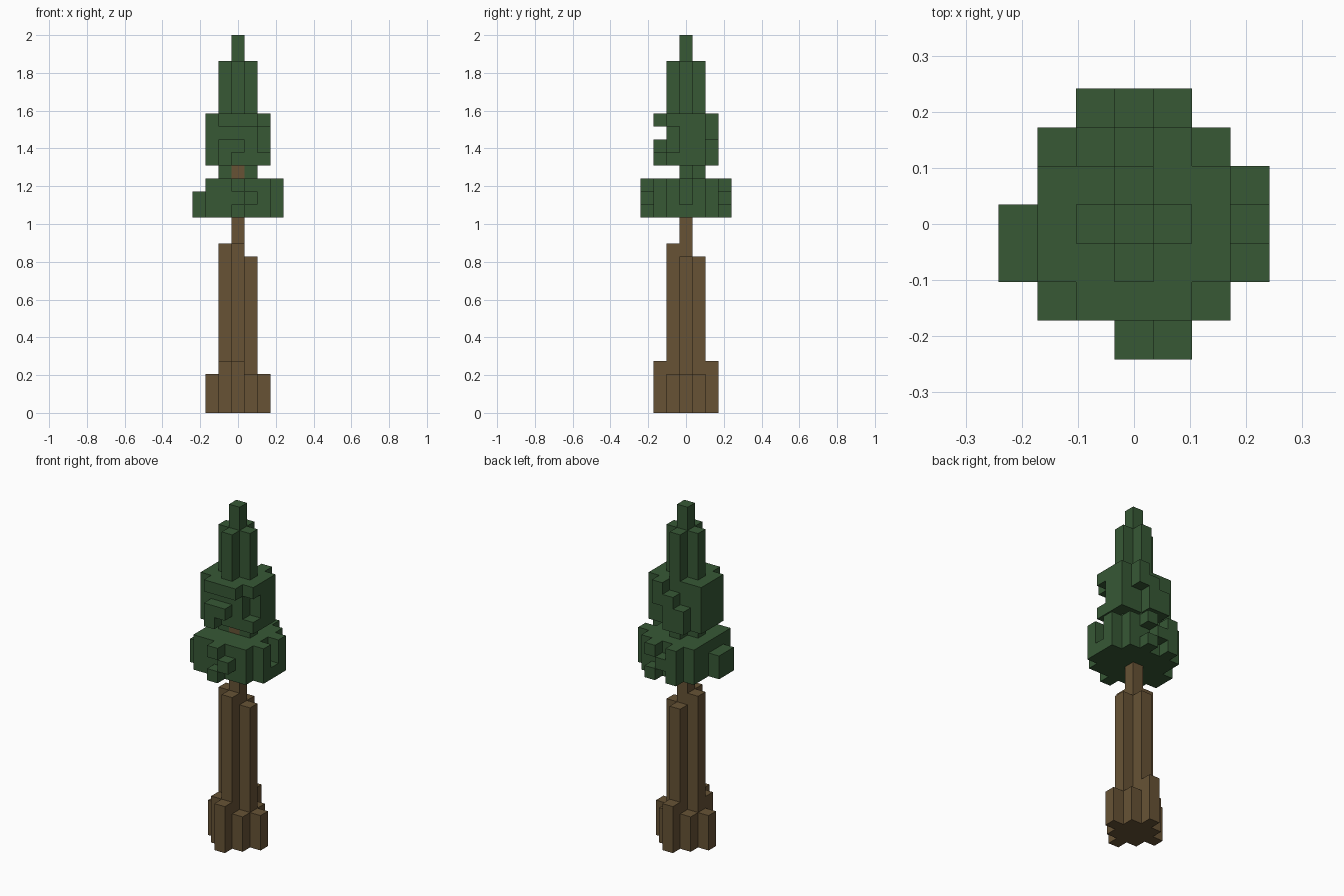
import bpy
import bmesh
from mathutils import Vector

cube = bpy.data.objects.get("Cube")
if cube:
    bpy.data.objects.remove(cube, do_unlink=True)

U = 2 / 29  # edge of one block


def material(name, rgb):
    m = bpy.data.materials.new(name)
    m.use_nodes = True
    col = (*rgb, 1)
    m.diffuse_color = col
    m.node_tree.nodes["Principled BSDF"].inputs["Base Color"].default_value = col
    return m


def box(xs, ys, zs):
    """Block cells in inclusive x and y ranges and a half-open z range."""
    return {(x, y, z) for x in range(xs[0], xs[1] + 1)
            for y in range(ys[0], ys[1] + 1) for z in range(*zs)}


def column(x, y, low, high):
    return box((x, x), (y, y), (low, high))


def build(name, cells, solid, mat):
    """Skin the cells, leaving out every face that touches a solid block."""
    bm = bmesh.new()
    for c in cells:
        for axis in range(3):
            for sign in (-1, 1):
                n = Vector((0, 0, 0))
                n[axis] = sign
                if tuple(int(a + b) for a, b in zip(c, n)) in solid:
                    continue
                u = Vector((0, 0, 0))
                u[(axis + 1) % 3] = 0.5
                v = n.cross(u)
                mid = Vector(c) + Vector((0, 0, 0.5)) + n * 0.5
                bm.faces.new([bm.verts.new((mid + a * u + b * v) * U)
                              for a, b in ((-1, -1), (1, -1), (1, 1), (-1, 1))])
    bmesh.ops.remove_doubles(bm, verts=bm.verts, dist=0.001)
    bmesh.ops.dissolve_limit(bm, angle_limit=0.01, verts=bm.verts, edges=bm.edges)
    mesh = bpy.data.meshes.new(name)
    bm.to_mesh(mesh)
    bm.free()
    mesh.materials.append(mat)
    obj = bpy.data.objects.new(name, mesh)
    bpy.context.collection.objects.link(obj)


# Trunk: tall core and four ribs
trunk = column(0, 0, 0, 19)
for x, y, top in ((-1, 0, 13), (0, -1, 13), (1, 0, 12), (0, 1, 12)):
    trunk |= column(x, y, 0, top)

# Roots: diamond ring around the base
roots = set()
for x, y, top in ((0, -2, 4), (-1, -1, 4), (0, 2, 4), (-1, 1, 3),
                  (1, -1, 3), (1, 1, 3), (2, 0, 3), (-2, 0, 3)):
    roots |= column(x, y, 0, top)

# Lower canopy: square slab with ragged sides
lower = box((-2, 2), (-2, 2), (15, 18))
lower |= box((-3, -3), (-1, 0), (15, 17))
lower |= column(3, -1, 15, 18) | column(3, 0, 15, 16) | column(3, 1, 15, 18)
lower |= {(0, -3, 15), (1, -3, 16), (0, -3, 17)}
lower |= {(1, 3, 15), (0, 3, 16), (1, 3, 17)} | column(-1, 3, 15, 18)

# Neck between the canopies, open at the front
lower |= column(-1, 0, 18, 19) | column(1, 0, 18, 19) | column(0, 1, 18, 19)

# Upper canopy: solid middle with broken outer blocks
upper = box((-1, 1), (-1, 1), (19, 23))
upper |= box((-2, -2), (-1, 1), (19, 23))
upper |= box((2, 2), (0, 1), (19, 23)) | {(2, -1, 19), (2, -1, 22)}
upper |= box((-1, 1), (-2, -2), (22, 23))
upper |= column(-1, -2, 19, 21) | {(0, -2, 20)}
upper |= column(1, 2, 21, 23) | column(0, 2, 19, 22) | column(-1, 2, 19, 21)

# Spire: plus-shaped column and tip
spire = column(0, 0, 23, 29)
spire |= box((-1, 1), (0, 0), (23, 27)) | box((0, 0), (-1, 1), (23, 27))

lower -= trunk
brown = material("bark_brown", (0.135, 0.086, 0.036))
green = material("needle_green", (0.038, 0.098, 0.036))
solid = trunk | roots | lower | upper | spire
for name, cells, mat in (("trunk", trunk, brown), ("roots", roots, brown),
                         ("lower_canopy", lower, green),
                         ("upper_canopy", upper, green), ("spire", spire, green)):
    build(name, cells, solid, mat)
